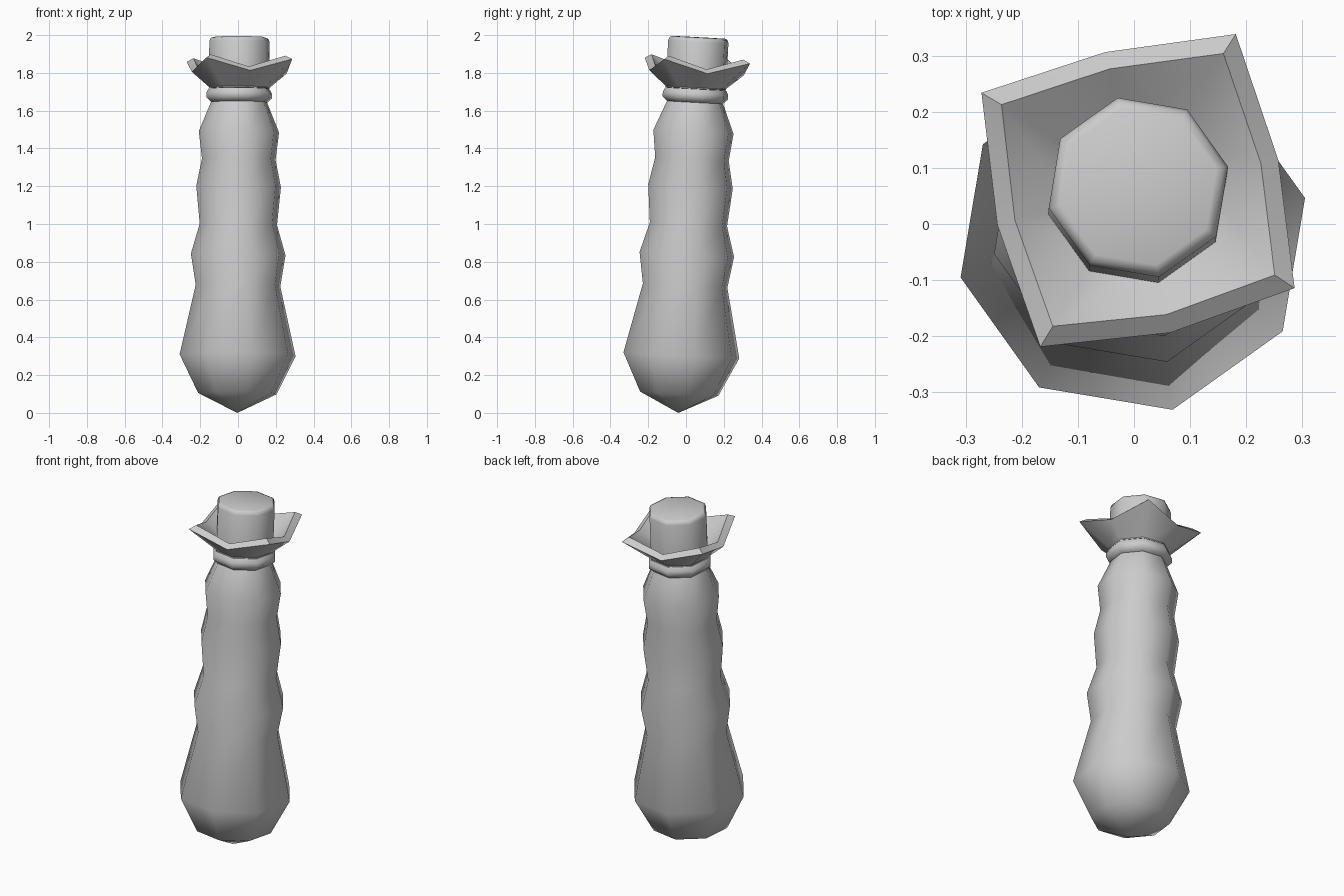
import bpy, bmesh, math

cube = bpy.data.objects.get("Cube")
if cube:
    bpy.data.objects.remove(cube, do_unlink=True)

SIDES = 8
TURN = math.radians(13)

grey = bpy.data.materials.new("plain grey")
grey.use_nodes = True
colour = (0.6, 0.6, 0.6, 1)
grey.diffuse_color = colour
grey.node_tree.nodes["Principled BSDF"].inputs["Base Color"].default_value = colour


def lathe(name, rings, cap_start=False, cap_end=False, closed=False):
    """Loft octagonal rings; each ring gives (radius, z) for even and odd corners."""
    bm = bmesh.new()
    loops = []
    for ring in rings:
        pair = ring if isinstance(ring[0], tuple) else (ring, ring)
        loop = []
        for i in range(SIDES):
            r, z = pair[i % 2]
            a = TURN + math.tau * i / SIDES
            loop.append(bm.verts.new((r * math.cos(a), r * math.sin(a), z)))
        loops.append(loop)
    joins = list(zip(loops, loops[1:]))
    if closed:
        joins.append((loops[-1], loops[0]))
    for low, high in joins:
        for i in range(SIDES):
            j = (i + 1) % SIDES
            bm.faces.new((low[i], low[j], high[j], high[i]))
    if cap_start:
        bm.faces.new(loops[0])
    if cap_end:
        bm.faces.new(loops[-1])
    bmesh.ops.remove_doubles(bm, verts=bm.verts, dist=0.0005)
    bmesh.ops.recalc_face_normals(bm, faces=bm.faces)
    mesh = bpy.data.meshes.new(name)
    bm.to_mesh(mesh)
    bm.free()
    mesh.materials.append(grey)
    obj = bpy.data.objects.new(name, mesh)
    bpy.context.collection.objects.link(obj)
    # The whole model leans slightly backwards
    obj.location = (-0.004, -0.041, 0)
    obj.rotation_euler = (-0.054, 0.006, 0)
    bpy.ops.object.select_all(action="DESELECT")
    obj.select_set(True)
    bpy.context.view_layer.objects.active = obj
    bpy.ops.object.shade_smooth_by_angle(angle=math.radians(60))
    return obj


# Rippled body, pointed at the bottom
lathe("body", [(0, 0), (0.213, 0.102), (0.315, 0.305), (0.23, 0.675),
               (0.257, 0.84), (0.21, 1.0), (0.23, 1.2), (0.2, 1.345),
               (0.218, 1.49), (0.151, 1.65)], cap_end=True)

# Collar ring around the neck
lathe("neck_ring", [(0.151, 1.645), (0.178, 1.67), (0.178, 1.695),
                    (0.165, 1.718)], cap_start=True, cap_end=True)

# Flared rim with raised corners
lathe("flared_rim", [(0.152, 1.715),
                     ((0.257, 1.803), (0.329, 1.868)),
                     ((0.225, 1.825), (0.287, 1.887)),
                     (0.115, 1.74)], closed=True)

# Plug standing inside the rim
lathe("plug", [(0.164, 1.72), (0.164, 1.968), (0.157, 1.985), (0.143, 1.991)],
      cap_start=True, cap_end=True)
